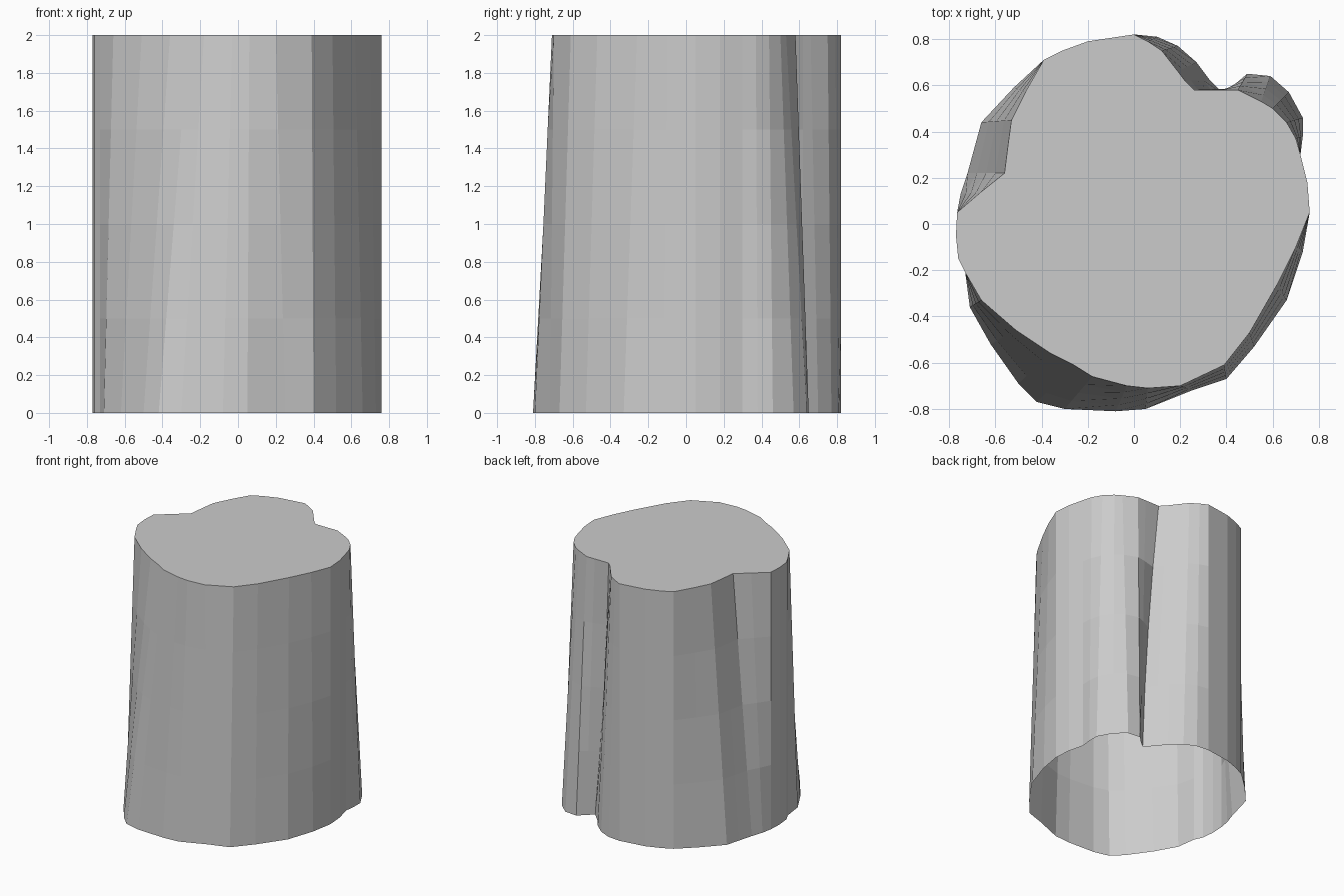
import bpy, bmesh

# Outline, counterclockwise: (x, y at the base, x, y at the top); short entries stay vertical
outline = [
    (.76, .05), (.75, .18), (.72, .30),
    (.73, .38, .70, .37), (.73, .46, .66, .44), (.67, .57, .60, .50),
    (.59, .64, .55, .53), (.49, .65, .45, .58), (.44, .60, .38, .58),
    (.39, .56, .26, .58), (.33, .62, .22, .62), (.27, .70, .19, .66),
    (.19, .77, .12, .75), (.10, .81, .06, .79),
    (0, .82), (-.20, .79), (-.31, .75), (-.39, .71),
    (-.52, .59, -.47, .57), (-.66, .44, -.53, .45), (-.69, .33, -.545, .34),
    (-.72, .22, -.56, .22), (-.75, .13, -.66, .14),
    (-.765, .05), (-.77, -.05), (-.76, -.15), (-.73, -.21),
    (-.71, -.36, -.66, -.33), (-.62, -.52, -.51, -.46), (-.50, -.69, -.36, -.56),
    (-.42, -.77, -.26, -.61), (-.30, -.80, -.18, -.66), (-.08, -.81, -.03, -.70),
    (.05, -.80, .06, -.71), (.25, -.72, .20, -.70), (.40, -.67, .39, -.61),
    (.52, -.53, .50, -.47), (.66, -.33, .62, -.26), (.73, -.12, .70, -.10),
]
HEIGHT, STEPS, GROOVE = 2.0, 4, 9

# Trunk wall: rings blended from base outline to top outline
bm = bmesh.new()
rings = []
for s in range(STEPS + 1):
    t = s / STEPS
    ring = []
    for i, p in enumerate(outline):
        (bx, by), (tx, ty) = p[:2], p[-2:]
        dip = .1 * t * (1 - t) if i == GROOVE else 0   # groove bows inward
        ring.append(bm.verts.new((bx + (tx - bx) * t, by + (ty - by) * t - dip, HEIGHT * t)))
    rings.append(ring)
n = len(outline)
for low, high in zip(rings, rings[1:]):
    for i in range(n):
        j = (i + 1) % n
        bm.faces.new((low[i], low[j], high[j], high[i]))

# Flat cut on top, the base stays open
bm.faces.new(rings[-1])

mesh = bpy.data.meshes.new("tree_stump")
bm.to_mesh(mesh)
bm.free()
bpy.context.collection.objects.link(bpy.data.objects.new("tree_stump", mesh))
